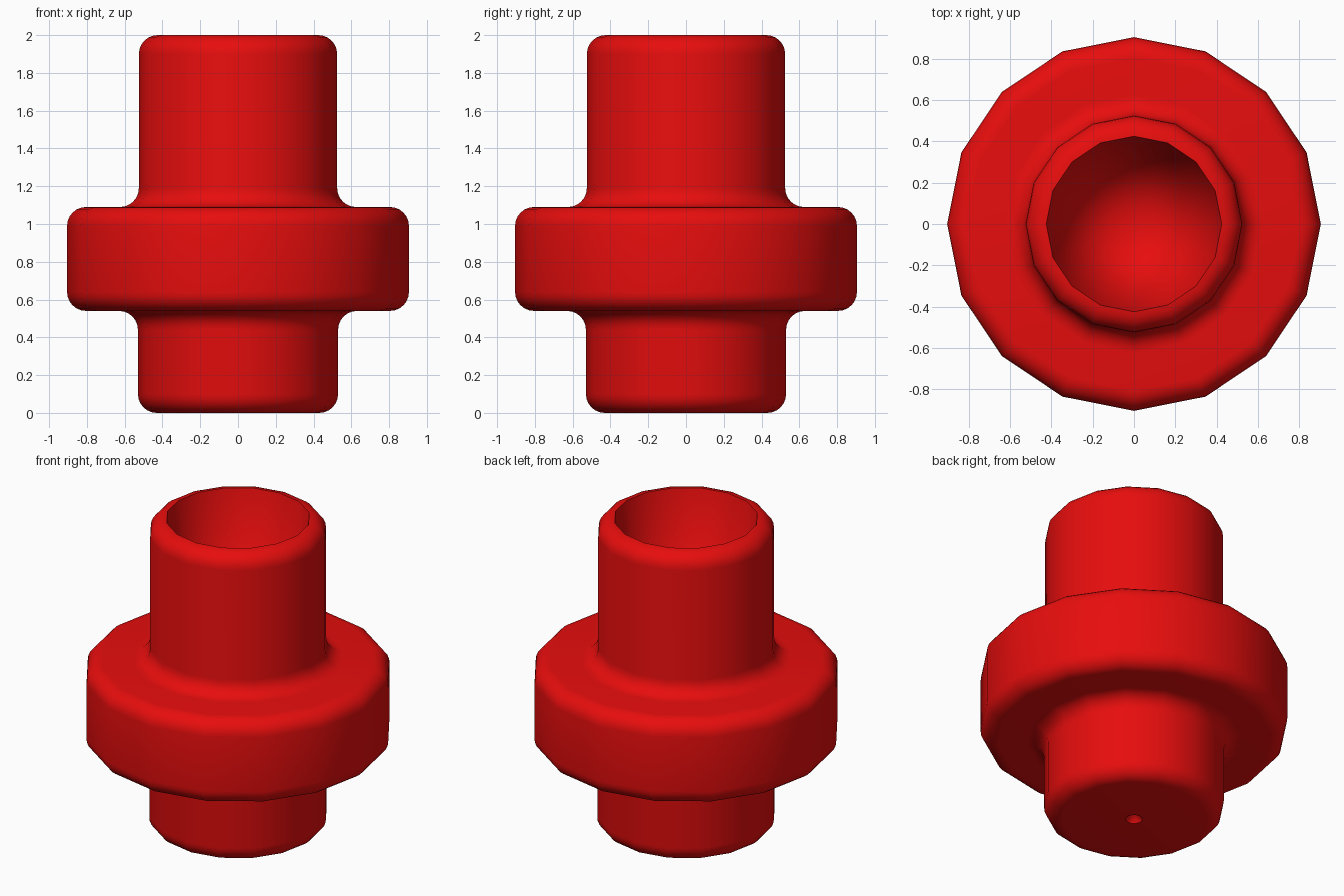
import bpy
import bmesh
from math import cos, sin, pi, radians

SIDES = 16
ROUND = 0.1

old = bpy.data.objects.get("Cube")
if old:
    bpy.data.objects.remove(old, do_unlink=True)


def arc(x, z, start, end, steps=6):
    """Quarter-round points about (x, z), angles in degrees."""
    angles = [radians(start + (end - start) * i / steps) for i in range(steps + 1)]
    return [(x + ROUND * cos(a), z + ROUND * sin(a)) for a in angles]


# Half profile: bottom dimple, lower stub, flange, upper tube, tapered bore
profile = [(0, 0.08), (0.05, 0)]
profile += arc(0.43, 0.1, -90, 0)
profile += arc(0.63, 0.44, 180, 90)
profile += arc(0.805, 0.64, -90, 0)
profile += arc(0.805, 0.99, 0, 90)
profile += arc(0.625, 1.19, 270, 180)
profile += arc(0.425, 1.9, 0, 90)
profile += [(0, 0.12)]

# Revolve the profile around z
bm = bmesh.new()
verts = [bm.verts.new((x, 0, z)) for x, z in profile]
edges = [bm.edges.new(pair) for pair in zip(verts, verts[1:])]
bmesh.ops.spin(bm, geom=verts + edges, cent=(0, 0, 0), axis=(0, 0, 1),
               angle=2 * pi, steps=SIDES)
bmesh.ops.remove_doubles(bm, verts=bm.verts, dist=0.0005)
bmesh.ops.recalc_face_normals(bm, faces=bm.faces)

mesh = bpy.data.meshes.new("flanged_sleeve")
bm.to_mesh(mesh)
bm.free()
sleeve = bpy.data.objects.new("flanged_sleeve", mesh)
bpy.context.collection.objects.link(sleeve)

# Red finish
red = bpy.data.materials.new("bright_red")
red.use_nodes = True
color = (0.8, 0.004, 0.004, 1)
red.diffuse_color = color
red.node_tree.nodes["Principled BSDF"].inputs["Base Color"].default_value = color
mesh.materials.append(red)

# Smooth walls with a crisp bore rim
bpy.ops.object.select_all(action='DESELECT')
sleeve.select_set(True)
bpy.context.view_layer.objects.active = sleeve
bpy.ops.object.shade_smooth_by_angle(angle=radians(40))
